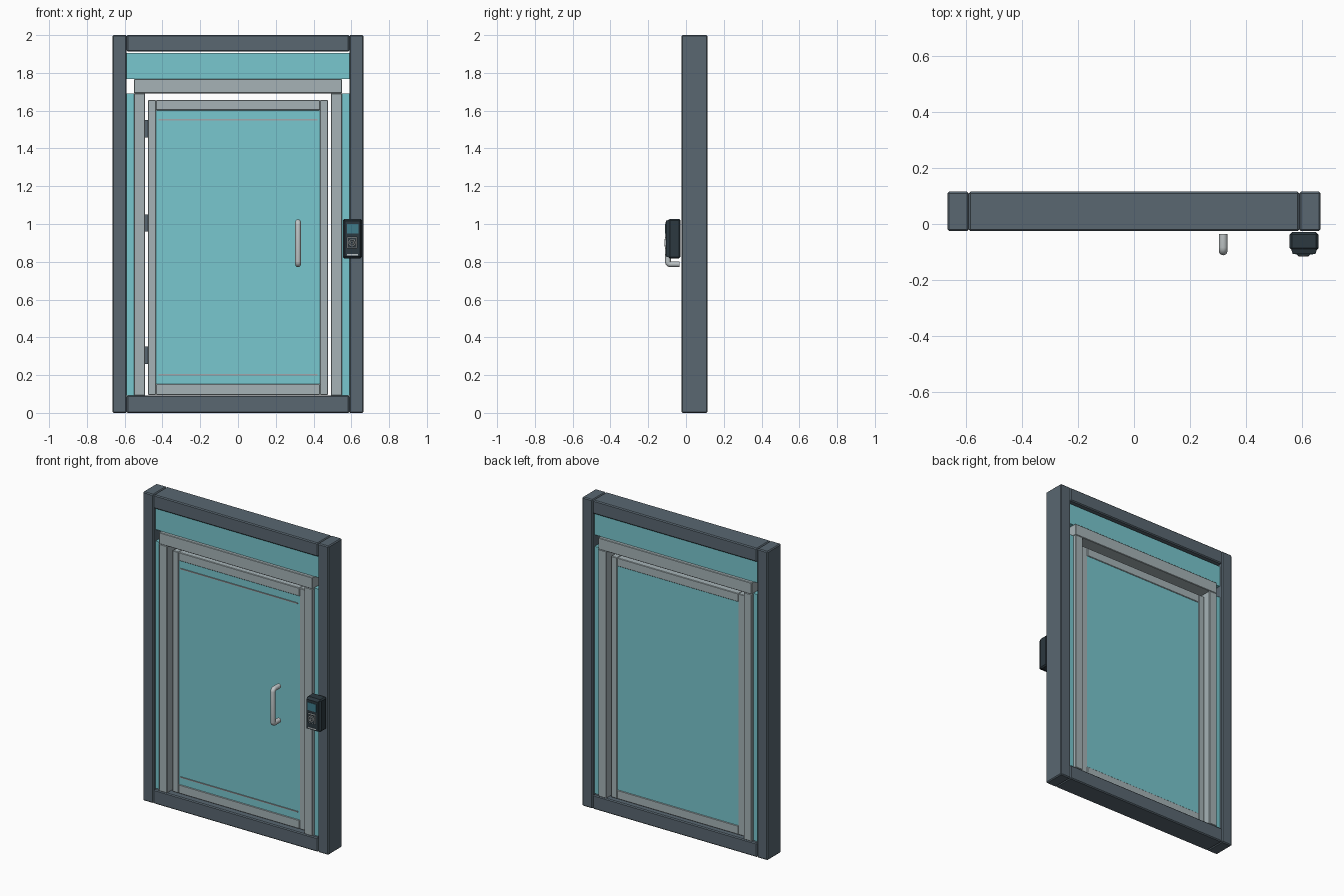
import bpy, math
from mathutils import Vector

if "Cube" in bpy.data.objects:
    bpy.data.objects.remove(bpy.data.objects["Cube"])


def mat(name, rgb):
    m = bpy.data.materials.new(name)
    m.diffuse_color = (*rgb, 1)
    m.use_nodes = True
    m.node_tree.nodes["Principled BSDF"].inputs["Base Color"].default_value = m.diffuse_color
    return m


FRAME = mat("dark_frame", (0.10, 0.135, 0.165))
ALU = mat("aluminium", (0.38, 0.45, 0.47))
GLASS = mat("teal_glass", (0.19, 0.57, 0.62))
STEEL = mat("steel", (0.52, 0.56, 0.57))
BLACK = mat("reader_black", (0.025, 0.04, 0.05))
SCREEN = mat("reader_screen", (0.05, 0.20, 0.26))
STRIP = mat("grey_strip", (0.36, 0.38, 0.40))


def box(name, x, y, z, m, bevel=0.0):
    """Box from (min, max) ranges, optionally with chamfered edges."""
    bpy.ops.mesh.primitive_cube_add(size=1)
    o = bpy.context.object
    o.name = name
    for v in o.data.vertices:
        v.co = Vector([r[0] if c < 0 else r[1] for c, r in zip(v.co, (x, y, z))])
    o.data.materials.append(m)
    if bevel:
        b = o.modifiers.new("Bevel", 'BEVEL')
        b.width, b.segments = bevel, 1
    return o


def pair(name, x, y, z, m, bevel=0.0):
    """Right box plus its mirror image on the left."""
    box("right_" + name, x, y, z, m, bevel)
    box("left_" + name, (-x[1], -x[0]), y, z, m, bevel)


def ring(name, major, minor):
    bpy.ops.mesh.primitive_torus_add(location=(0.604, -0.1115, 0.901),
                                     rotation=(math.pi / 2, 0, 0),
                                     major_radius=major, minor_radius=minor,
                                     major_segments=32, minor_segments=8)
    o = bpy.context.object
    o.name = name
    o.data.materials.append(STEEL)
    bpy.ops.object.shade_smooth_by_angle()


# outer frame
DEPTH = (-0.025, 0.115)
pair("post", (0.589, 0.665), DEPTH, (0, 2), FRAME, 0.006)
box("top_rail", (-0.589, 0.589), DEPTH, (1.912, 2), FRAME, 0.006)
box("bottom_rail", (-0.589, 0.589), DEPTH, (0, 0.092), FRAME, 0.006)

# fixed glazing around the door
PANE = (-0.003, 0.093)
box("transom_glass", (-0.589, 0.589), PANE, (1.767, 1.904), GLASS)
pair("side_glass", (0.548, 0.589), PANE, (0.092, 1.692), GLASS)

# inner door frame
JAMB = (-0.024, 0.114)
pair("jamb", (0.492, 0.55), JAMB, (0.092, 1.692), ALU, 0.003)
box("door_header", (-0.55, 0.55), JAMB, (1.692, 1.767), ALU, 0.003)

# door leaf
LEAF = (0.01, 0.085)
pair("stile", (0.434, 0.477), LEAF, (0.095, 1.656), ALU, 0.003)
box("door_top_rail", (-0.434, 0.434), LEAF, (1.602, 1.656), ALU, 0.003)
box("door_bottom_rail", (-0.434, 0.434), LEAF, (0.095, 0.152), ALU, 0.003)
box("door_glass", (-0.434, 0.434), (0.014, 0.081), (0.152, 1.602), GLASS)
for name, z in (("upper_strip", 1.552), ("lower_strip", 0.202)):
    box(name, (-0.42, 0.42), (0.008, 0.014), (z - 0.003, z + 0.003), STRIP)

# hinges, set back in the gap between jamb and stile
for i, z in enumerate((0.305, 1.005, 1.505)):
    box(f"hinge_{i + 1}", (-0.492, -0.477), (0.03, 0.06), (z - 0.046, z + 0.046), FRAME)

# pull handle: round bar with rounded corners
c = bpy.data.curves.new("pull_handle", 'CURVE')
c.dimensions = '3D'
c.bevel_depth, c.bevel_resolution, c.use_fill_caps = 0.0155, 4, True
R, LOW, HIGH, BACK = 0.014, 0.787, 1.009, -0.096
path = [(-0.035, LOW)]
for cz, start in ((LOW + R, 270), (HIGH - R, 180)):
    for k in range(5):
        a = math.radians(start - k * 22.5)
        path.append((BACK + R + R * math.cos(a), cz + R * math.sin(a)))
path.append((-0.035, HIGH))
s = c.splines.new('POLY')
s.points.add(len(path) - 1)
for p, (y, z) in zip(s.points, path):
    p.co = (0.318, y, z, 1)
handle = bpy.data.objects.new("pull_handle", c)
bpy.context.collection.objects.link(handle)
c.materials.append(STEEL)

# access reader: box with a tapered front
box("reader_body", (0.555, 0.657), (-0.094, -0.029), (0.818, 1.027), BLACK, 0.008)
face = box("reader_face", (0.56, 0.652), (-0.107, -0.09), (0.823, 1.022), BLACK)
for v in face.data.vertices:
    if v.co.y < -0.1:
        v.co.x = 0.606 + (v.co.x - 0.606) * 0.88
        v.co.z = 0.924 + (v.co.z - 0.924) * 0.95
box("reader_screen", (0.576, 0.637), (-0.109, -0.1), (0.95, 1.0), SCREEN)
box("sensor_plate", (0.578, 0.63), (-0.110, -0.1), (0.87, 0.932), STEEL, 0.003)
box("sensor_pad", (0.583, 0.625), (-0.112, -0.1), (0.876, 0.926), BLACK)
ring("sensor_outer_ring", 0.017, 0.0035)
ring("sensor_inner_ring", 0.008, 0.003)
box("reader_light_bar", (0.578, 0.634), (-0.109, -0.1), (0.834, 0.841), STEEL)
